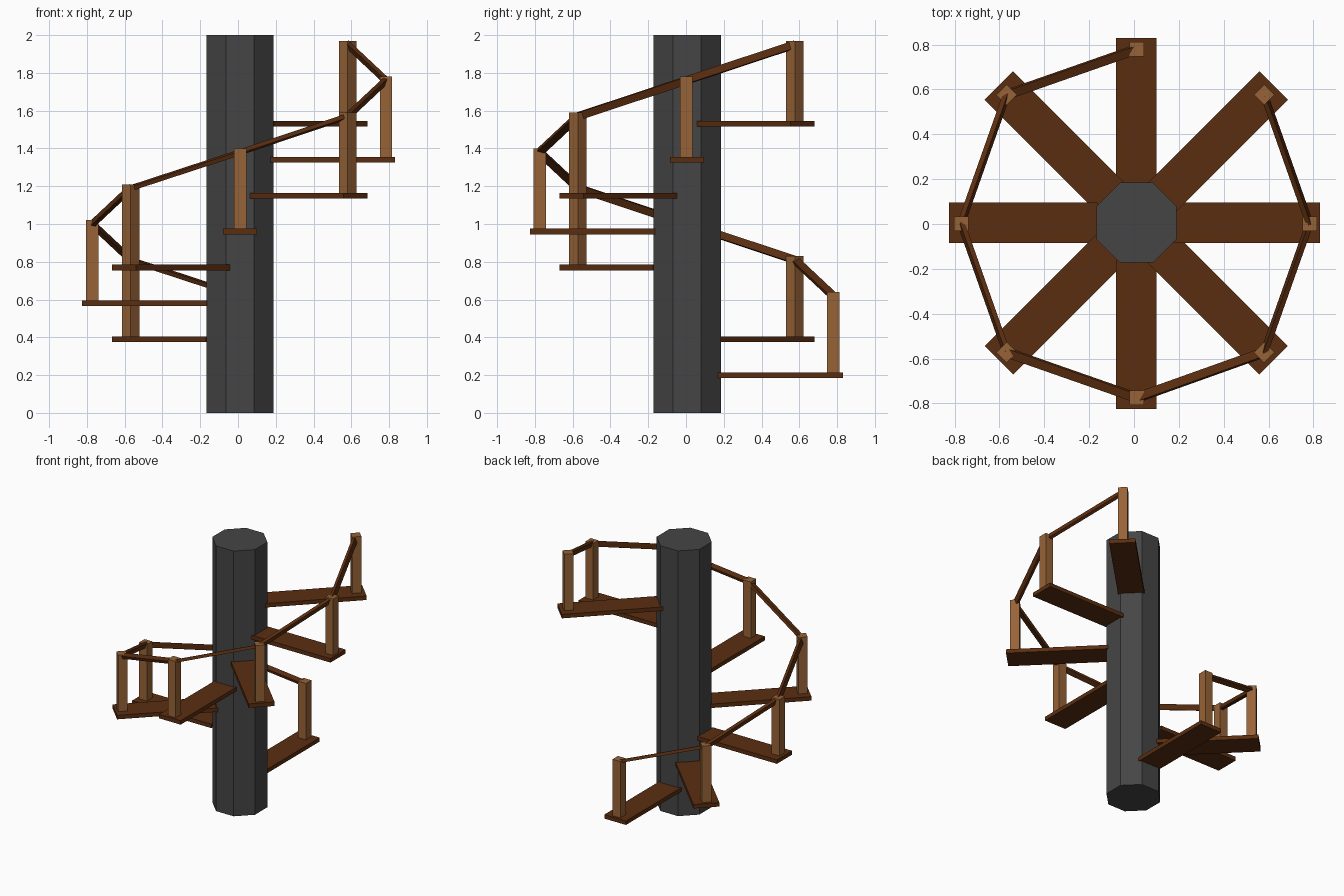
import bpy, bmesh, math
from mathutils import Vector, Matrix

if "Cube" in bpy.data.objects:
    bpy.data.objects.remove(bpy.data.objects["Cube"])

def material(name, rgb):
    m = bpy.data.materials.new(name)
    m.diffuse_color = (*rgb, 1)
    m.use_nodes = True
    m.node_tree.nodes["Principled BSDF"].inputs["Base Color"].default_value = m.diffuse_color
    return m

STONE = material("dark grey", (0.06, 0.06, 0.06))
TREAD = material("dark brown wood", (0.105, 0.027, 0.005))
POST = material("light brown wood", (0.31, 0.125, 0.038))

def finish(name, bm, mat):
    mesh = bpy.data.meshes.new(name)
    bm.to_mesh(mesh)
    bm.free()
    mesh.materials.append(mat)
    ob = bpy.data.objects.new(name, mesh)
    bpy.context.collection.objects.link(ob)

def box(name, size, matrix, mat):
    bm = bmesh.new()
    bmesh.ops.create_cube(bm, size=1, matrix=matrix @ Matrix.Diagonal((*size, 1)))
    finish(name, bm, mat)

# Octagonal central column
CX, CY = 0.011, 0.006
bm = bmesh.new()
radius = 0.178 / math.cos(math.pi / 8)
bmesh.ops.create_cone(bm, cap_ends=True, segments=8, radius1=radius, radius2=radius, depth=2,
                      matrix=Matrix.Translation((CX, CY, 1)) @ Matrix.Rotation(math.pi / 8, 4, 'Z'))
# make sure flats face the axes
if abs(max(v.co.x for v in bm.verts) - CX - 0.178) > 0.005:
    bmesh.ops.rotate(bm, verts=bm.verts, cent=(CX, CY, 0),
                     matrix=Matrix.Rotation(math.pi / 8, 3, 'Z'))
finish("column", bm, STONE)

# Eight treads climbing around the column, each with a baluster post
rail_points = []
for i in range(8):
    a = math.radians(90 + 45 * i)
    z = 0.2 + 0.19 * i
    inner, outer = 0.165, (0.866 if i % 2 else 0.828)
    turn = Matrix.Rotation(a, 4, 'Z')
    cx, cy = (0.010, 0.005) if i % 2 else (0.010 - 0.008 * abs(math.cos(a)),
                                           0.006 - 0.004 * abs(math.sin(a)))
    box(f"tread_{i + 1}", (outer - inner, 0.18, 0.03),
        Matrix.Translation((cx, cy, z)) @ turn @ Matrix.Translation(((inner + outer) / 2, 0, 0)), TREAD)
    r = 0.812 if i % 2 else 0.777
    px, py = 0.006 * (1 + (i % 4 == 0)) + r * math.cos(a), 0.002 + r * math.sin(a)
    box(f"post_{i + 1}", (0.065, 0.065, 0.425),
        Matrix.Translation((px, py, z + 0.2275)) @ turn, POST)
    rail_points.append(Vector((px, py, z + 0.42)))

# Handrail bars from post to post
for i, (p, q) in enumerate(zip(rail_points, rail_points[1:])):
    d = q - p
    rot = Vector((0, 0, 1)).rotation_difference(d).to_matrix().to_4x4()
    box(f"handrail_{i + 1}", (0.022, 0.04, d.length),
        Matrix.Translation((p + q) / 2) @ rot, TREAD)
